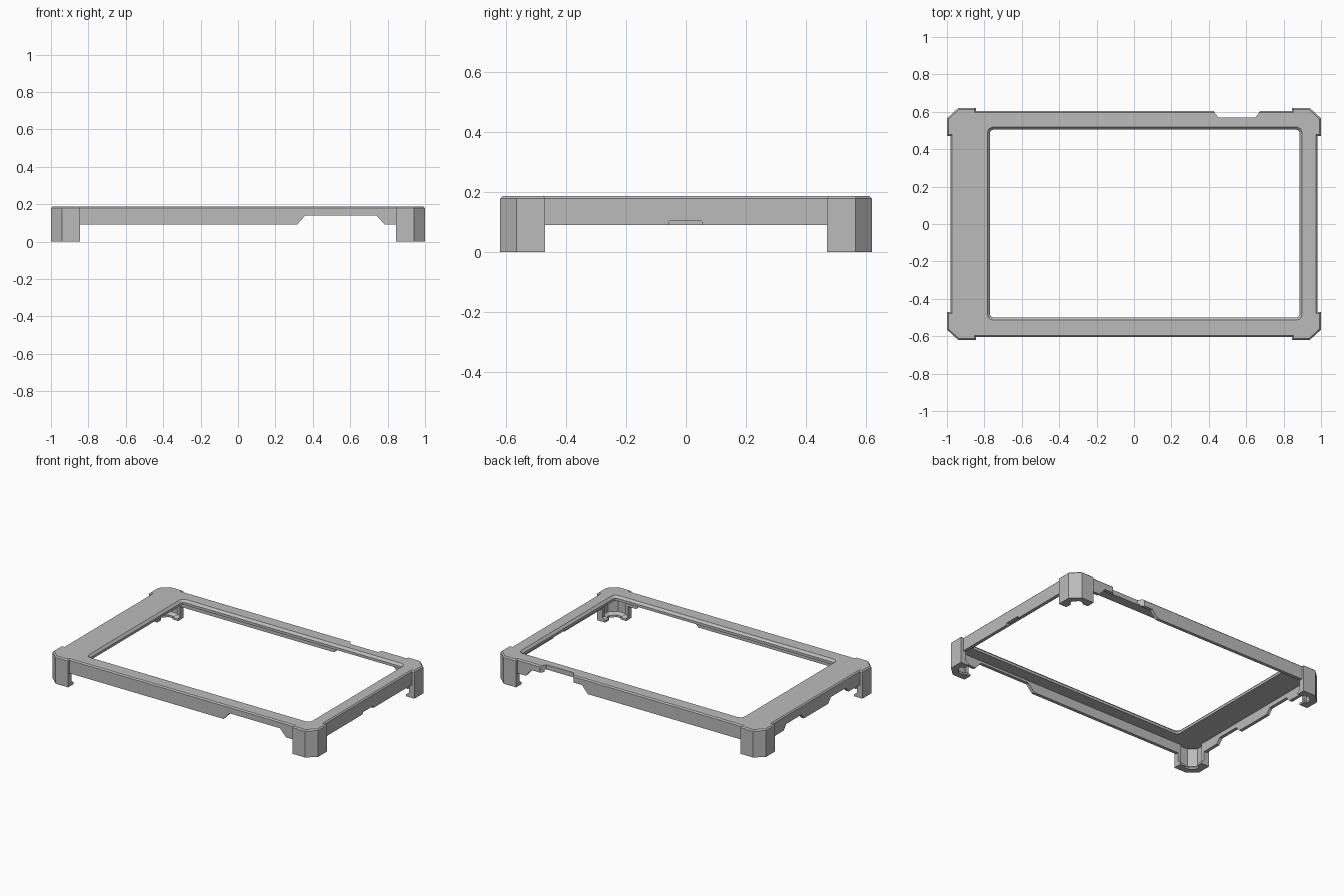
import bpy, bmesh
from mathutils import Vector

cube = bpy.data.objects.get("Cube")
if cube:
    bpy.data.objects.remove(cube)

grey = bpy.data.materials.new("plain grey")
grey.use_nodes = True
grey.diffuse_color = (0.5, 0.5, 0.5, 1)
grey.node_tree.nodes["Principled BSDF"].inputs["Base Color"].default_value = (0.5, 0.5, 0.5, 1)

TOP, RIM, WALL = 0.187, 0.09, 0.022


def mirrored(quarter):
    """Counter-clockwise outline from its +x +y quarter."""
    half = quarter + [(-x, y) for x, y in reversed(quarter)]
    return half + [(-x, -y) for x, y in half]


def inset(points, d):
    """Move every edge of a counter-clockwise outline inwards by d."""
    pts, out = [Vector(p) for p in points], []
    for i, p in enumerate(pts):
        a = (p - pts[i - 1]).normalized()
        b = (pts[(i + 1) % len(pts)] - p).normalized()
        na, nb = Vector((-a.y, a.x)), Vector((-b.y, b.x))
        out.append(p + (na + nb) * d / (1 + na.dot(nb)))
    return out


def loft(name, loops):
    """Closed solid through loops of 3D points."""
    bm = bmesh.new()
    rings = [[bm.verts.new(p) for p in loop] for loop in loops]
    n = len(rings[0])
    for r, s in zip(rings, rings[1:]):
        for i in range(n):
            bm.faces.new((r[i], r[(i + 1) % n], s[(i + 1) % n], s[i]))
    bm.faces.new(rings[0][::-1])
    bm.faces.new(rings[-1])
    bmesh.ops.recalc_face_normals(bm, faces=bm.faces)
    mesh = bpy.data.meshes.new(name)
    bm.to_mesh(mesh)
    bm.free()
    obj = bpy.data.objects.new(name, mesh)
    bpy.context.collection.objects.link(obj)
    mesh.materials.append(grey)
    return obj


def stack(name, levels):
    return loft(name, [[(x, y, z) for x, y in pts] for pts, z in levels])


def box(name, x, y, z):
    return stack(name, [([(x[0], y[0]), (x[1], y[0]), (x[1], y[1]), (x[0], y[1])], h) for h in z])


def side_notch(name, y0, y1, slope, top, x0, x1):
    """Trapezoid cut upwards into a wall facing along x."""
    prof = [(y0, 0), (y0, RIM), (y0 + slope, top), (y1 - slope, top), (y1, RIM), (y1, 0)]
    return loft(name, [[(x, y, z) for y, z in prof] for x in (x0, x1)])


# Outer shell with proud, chamfered corners and a fine top chamfer
outline = mirrored([(0.98, 0.47), (1, 0.47), (1, 0.565), (0.94, 0.62), (0.845, 0.62), (0.845, 0.605)])
frame = stack("bezel_frame", [(outline, 0), (outline, TOP - 0.008), (inset(outline, 0.008), TOP)])

# Hollow underside, leaving hooked lips at the feet
inner, lip = inset(outline, WALL), inset(outline, 0.042)
cutters = [stack("cavity_cutter", [(lip, -0.02), (lip, 0.014), (inner, 0.03), (inner, 0.155)])]

# Screen opening with bevelled edge and clipped corners
cx, cy = 0.0575, 0.0025
hole = [(x + cx, y + cy) for x, y in mirrored(
    [(0.8275, 0.485), (0.822, 0.497), (0.81, 0.5025)])]
wide = inset(hole, -0.014)
cutters.append(stack("opening_cutter", [(hole, 0.1), (hole, 0.172), (wide, TOP), (wide, 0.25)]))

# Raise the walls between the corner feet
cutters.append(box("long_wall_cutter", (-0.845, 0.845), (-0.8, 0.8), (-0.1, RIM)))
cutters.append(box("short_wall_cutter", (-1.2, 1.2), (-0.47, 0.47), (-0.1, RIM)))

# Port openings through the front and back walls
port = [(0.315, 0.05), (0.315, RIM), (0.36, 0.14), (0.74, 0.14), (0.785, RIM), (0.785, 0.05)]
cutters.append(loft("port_cutter", [[(x, y, z) for x, z in port] for y in (-0.8, 0.8)]))

# Full-height recess in the back edge
recess = [(0.40, 0.64), (0.45, 0.57), (0.65, 0.57), (0.70, 0.64)]
cutters.append(stack("back_recess_cutter", [(recess, 0.05), (recess, 0.3)]))

# Shallow notches in the end walls
cutters.append(side_notch("left_notch", -0.06, 0.057, 0.005, 0.104, 0.8, 1.2))
for s in (-1, 1):
    cutters.append(side_notch("right_notch", s * 0.24 - 0.11, s * 0.24 + 0.11, 0.03, 0.125, -1.2, -0.9))

for c in cutters:
    m = frame.modifiers.new(c.name, "BOOLEAN")
    m.operation, m.solver, m.object = "DIFFERENCE", "EXACT", c

# Bake the cuts and discard the cutters
bpy.context.view_layer.update()
baked = bpy.data.meshes.new_from_object(frame.evaluated_get(bpy.context.evaluated_depsgraph_get()))
frame.modifiers.clear()
frame.data = baked
for c in cutters:
    bpy.data.objects.remove(c)
